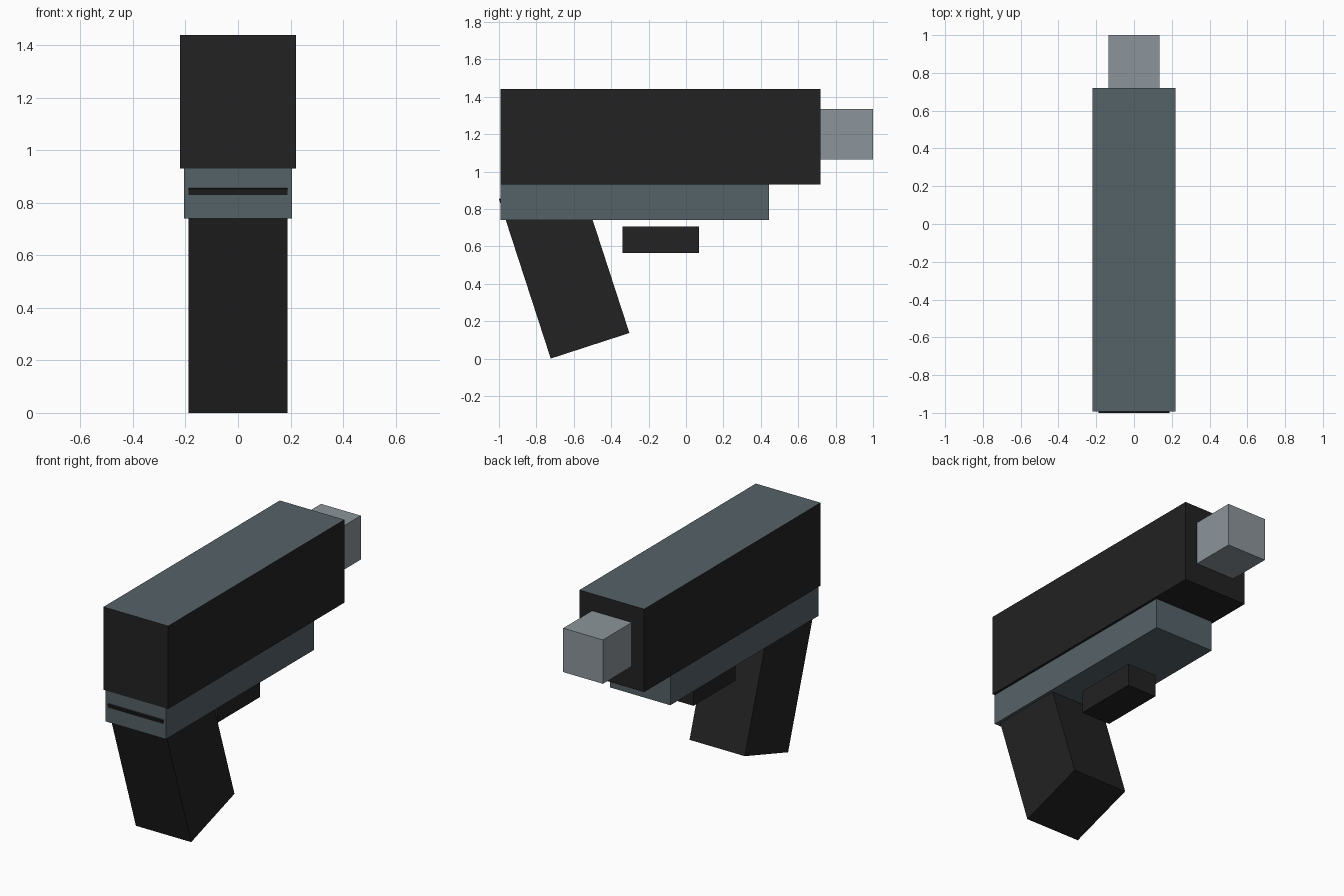
import bpy, math
from mathutils import Matrix

if "Cube" in bpy.data.objects:
    bpy.data.objects.remove(bpy.data.objects["Cube"])


def material(name, r, g, b):
    m = bpy.data.materials.new(name)
    m.diffuse_color = (r, g, b, 1)
    m.use_nodes = True
    m.node_tree.nodes["Principled BSDF"].inputs["Base Color"].default_value = m.diffuse_color
    return m


black = material("near_black", 0.016, 0.016, 0.016)
slate = material("slate_grey", 0.091, 0.122, 0.138)
steel = material("light_steel", 0.262, 0.301, 0.328)


def box(name, lo, hi, mat, tilt=0):
    """Box between two corners, optionally tilted about x through its centre."""
    centre = [(a + b) / 2 for a, b in zip(lo, hi)]
    size = [b - a for a, b in zip(lo, hi)]
    bpy.ops.mesh.primitive_cube_add(size=1, location=centre)
    ob = bpy.context.object
    ob.name = name
    ob.data.transform(Matrix.Rotation(tilt, 4, 'X') @ Matrix.Diagonal((*size, 1)))
    ob.data.materials.append(mat)
    return ob


# Upper slide: black with a slate top face
slide = box("slide", (-0.22, -0.9925, 0.93), (0.22, 0.72, 1.44), black)
slide.data.materials.append(slate)
for face in slide.data.polygons:
    if face.normal.z > 0.9:
        face.material_index = 1

# Square barrel tip
box("barrel", (-0.135, 0.72, 1.065), (0.135, 1.0, 1.335), steel)

# Lower frame
box("frame", (-0.205, -0.9925, 0.74), (0.205, 0.445, 0.93), slate)

# Tilted grip, whose top corner just pokes through the front of the frame
w, d, h = 0.188, 0.221, 0.4485
cy, cz = -0.6515, 0.495
box("grip", (-w, cy - d, cz - h), (w, cy + d, cz + h), black, math.radians(18))

# Trigger block hanging below the frame
box("trigger", (-0.10, -0.34, 0.565), (0.10, 0.07, 0.705), black)
